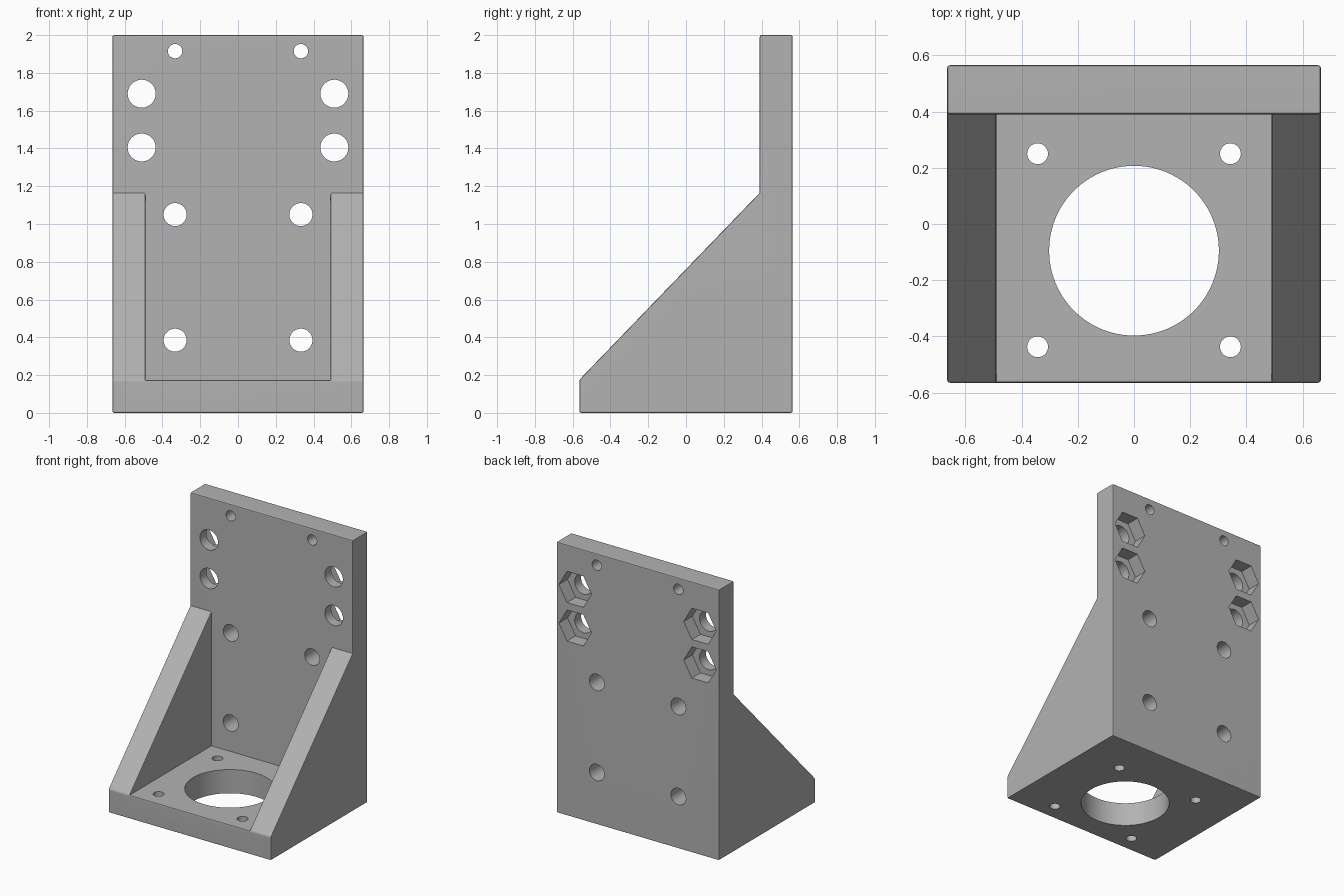
import bpy, bmesh, math
from mathutils import Matrix, Vector

cube = bpy.data.objects.get("Cube")
if cube:
    bpy.data.objects.remove(cube, do_unlink=True)

grey = bpy.data.materials.new("machined grey")
grey.use_nodes = True
COLOUR = (0.45, 0.45, 0.45, 1)
grey.diffuse_color = COLOUR
grey.node_tree.nodes["Principled BSDF"].inputs["Base Color"].default_value = COLOUR

# Main sizes
W, IN = 0.665, 0.49            # outer half width, inner face of the ribs
FRONT, WALL, BACK = -0.565, 0.39, 0.565
FLOOR, RIB_TOP, TOP = 0.175, 1.165, 2.0


def make_object(name, bm):
    mesh = bpy.data.meshes.new(name)
    bm.to_mesh(mesh)
    bm.free()
    obj = bpy.data.objects.new(name, mesh)
    bpy.context.collection.objects.link(obj)
    mesh.materials.append(grey)
    return obj


def prism(bm, centre, radius, length, axis, sides=48):
    """Add a capped prism along axis 'Y' or 'Z'."""
    turn = Matrix.Rotation(math.pi / 2, 4, "X") if axis == "Y" else Matrix()
    bmesh.ops.create_cone(bm, cap_ends=True, segments=sides, radius1=radius,
                          radius2=radius, depth=length,
                          matrix=Matrix.Translation(Vector(centre)) @ turn)


# Body: base, upright plate and two sloped ribs as one solid
bm = bmesh.new()


def face(*points):
    bm.faces.new([bm.verts.new(p) for p in points])


def strip(a, b, x0, x1):
    face((x0, *a), (x1, *a), (x1, *b), (x0, *b))


toe, heel, crown = (FRONT, 0), (BACK, 0), (BACK, TOP)
lip, crook, nose, corner = (WALL, TOP), (WALL, RIB_TOP), (FRONT, FLOOR), (WALL, FLOOR)
for x0, x1 in ((-W, -IN), (-IN, IN), (IN, W)):
    for a, b in ((toe, heel), (heel, crown), (crown, lip), (lip, crook), (nose, toe)):
        strip(a, b, x0, x1)
    if x0 == -IN:
        strip(crook, corner, x0, x1)
        strip(corner, nose, x0, x1)
    else:
        strip(crook, nose, x0, x1)
for s in (-1, 1):
    face(*[(s * W, *p) for p in (toe, heel, crown, lip, crook, nose)])
    face(*[(s * IN, *p) for p in (nose, crook, corner)])

bmesh.ops.remove_doubles(bm, verts=bm.verts[:], dist=0.0001)
bmesh.ops.recalc_face_normals(bm, faces=bm.faces[:])
bmesh.ops.dissolve_limit(bm, angle_limit=0.01, verts=bm.verts[:], edges=bm.edges[:])
# Soften the outward edges only
bm.normal_update()
outer = [e for e in bm.edges if e.is_manifold and e.calc_face_angle_signed() > 0.1]
bmesh.ops.bevel(bm, geom=outer, offset=0.01, offset_type="OFFSET", segments=2,
                profile=0.5, affect="EDGES", clamp_overlap=True)
body = make_object("motor_bracket", bm)

# Round holes, mirrored left and right
bm = bmesh.new()
plate_mid = (WALL + BACK) / 2
for s in (-1, 1):
    for x, z, r in ((0.333, 1.915, 0.038), (0.51, 1.69, 0.074), (0.51, 1.405, 0.074),
                    (0.333, 1.05, 0.061), (0.333, 0.385, 0.061)):
        prism(bm, (s * x, plate_mid, z), r, 0.4, "Y")
    for y in (0.25, -0.437):
        prism(bm, (s * 0.343, y, FLOOR / 2), 0.037, 0.4, "Z")
prism(bm, (0, -0.095, FLOOR / 2), 0.302, 0.4, "Z", 96)
holes = make_object("hole_cutter", bm)

# Hexagonal nut pockets in the back face
bm = bmesh.new()
POCKET = 0.1
for s in (-1, 1):
    for z in (1.69, 1.405):
        before = set(bm.verts)
        prism(bm, (0, 0, 0), 0.133, POCKET * 2, "Y", 6)
        new = [v for v in bm.verts if v not in before]
        # Points of the hexagon face left and right
        if max(v.co.x for v in new) < 0.13:
            bmesh.ops.rotate(bm, verts=new, matrix=Matrix.Rotation(math.pi / 6, 3, "Y"))
        bmesh.ops.translate(bm, verts=new, vec=(s * 0.51, BACK, z))
pockets = make_object("nut_pocket_cutter", bm)

for cutter in (holes, pockets):
    cutter.hide_render = True
    cut = body.modifiers.new(cutter.name, "BOOLEAN")
    cut.operation, cut.solver, cut.object = "DIFFERENCE", "EXACT", cutter

# Bake the cuts and drop the cutters
deps = bpy.context.evaluated_depsgraph_get()
baked = bpy.data.meshes.new_from_object(body.evaluated_get(deps))
body.modifiers.clear()
body.data = baked
for cutter in (holes, pockets):
    bpy.data.objects.remove(cutter, do_unlink=True)

# Smooth hole walls and edge rounds, keep flat faces flat
bpy.ops.object.select_all(action="DESELECT")
body.select_set(True)
bpy.context.view_layer.objects.active = body
bpy.ops.object.shade_smooth_by_angle(angle=math.radians(35))
weighted = body.modifiers.new("flat_faces", "WEIGHTED_NORMAL")
weighted.keep_sharp = True
